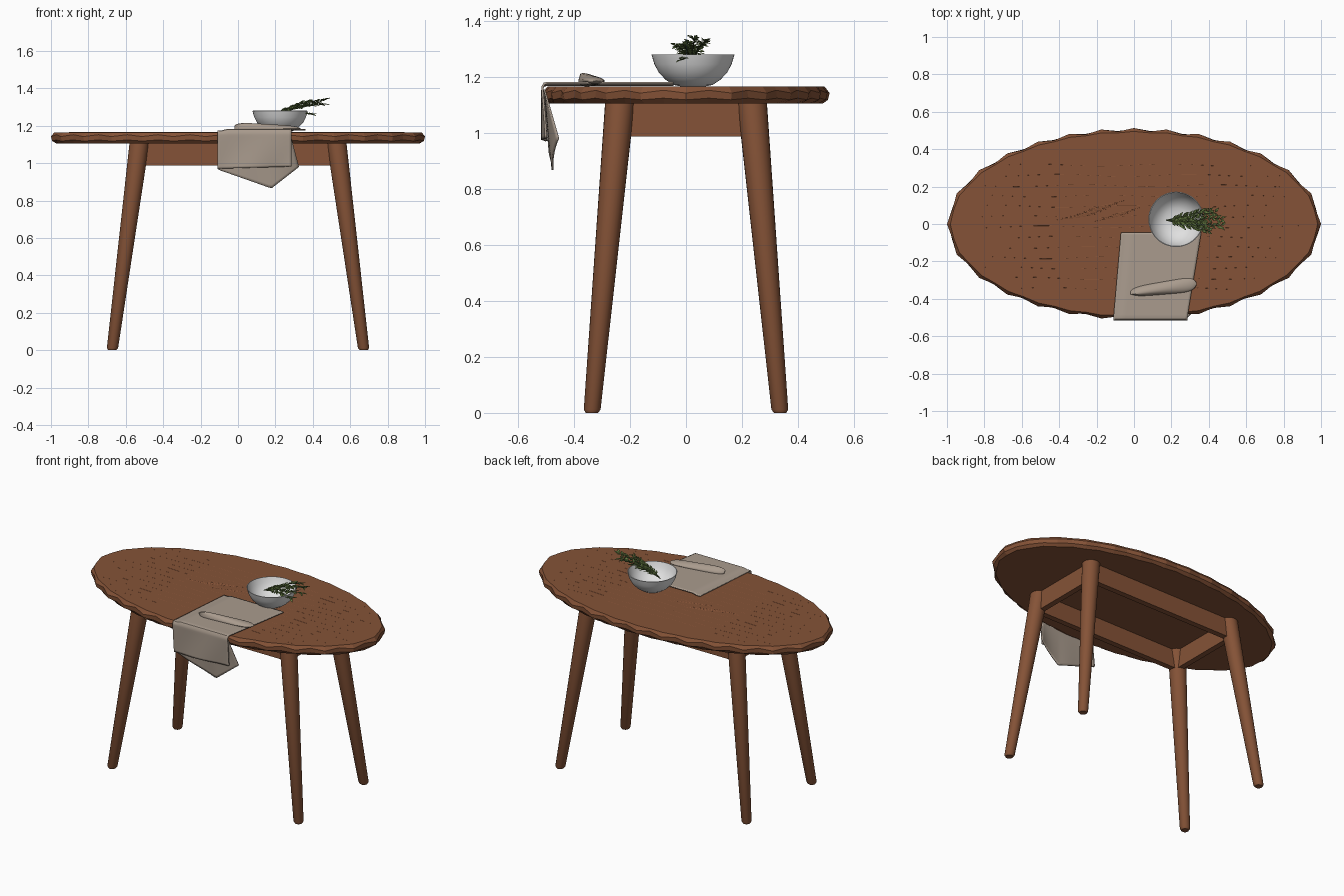
import bpy, bmesh, math, random
from mathutils import Vector

if "Cube" in bpy.data.objects:
    bpy.data.objects.remove(bpy.data.objects["Cube"])

random.seed(4)
PI = math.pi


def material(name, rgb):
    m = bpy.data.materials.new(name)
    m.diffuse_color = (*rgb, 1)
    m.use_nodes = True
    m.node_tree.nodes["Principled BSDF"].inputs["Base Color"].default_value = m.diffuse_color
    return m


WOOD = material("warm brown wood", (0.235, 0.086, 0.038))
CLOTH = material("beige linen", (0.40, 0.33, 0.27))
CERAMIC = material("white ceramic", (0.75, 0.75, 0.75))
LEAF = material("leaf green", (0.13, 0.20, 0.055))
STEM = material("dark stem green", (0.06, 0.085, 0.03))


def make(name, verts, faces, mat, smooth=False):
    me = bpy.data.meshes.new(name)
    me.from_pydata([tuple(v) for v in verts], [], faces)
    bm = bmesh.new()
    bm.from_mesh(me)
    bmesh.ops.recalc_face_normals(bm, faces=bm.faces)
    bm.to_mesh(me)
    bm.free()
    me.materials.append(mat)
    ob = bpy.data.objects.new(name, me)
    bpy.context.collection.objects.link(ob)
    if smooth:
        bpy.ops.object.select_all(action='DESELECT')
        ob.select_set(True)
        bpy.context.view_layer.objects.active = ob
        bpy.ops.object.shade_smooth_by_angle(angle=math.radians(40))
    return ob


def loft(name, rings, mat, smooth=False, caps=True):
    """Skin a list of equal closed rings."""
    n = len(rings[0])
    verts = [p for r in rings for p in r]
    faces = [(i * n + j, i * n + (j + 1) % n, (i + 1) * n + (j + 1) % n, (i + 1) * n + j)
             for i in range(len(rings) - 1) for j in range(n)]
    if caps:
        faces += [tuple(range(n)), tuple(range((len(rings) - 1) * n, len(rings) * n))]
    return make(name, verts, faces, mat, smooth)


def circle(c, r, n):
    return [Vector((c[0] + r * math.cos(2 * PI * k / n), c[1] + r * math.sin(2 * PI * k / n), c[2]))
            for k in range(n)]


def sheet(name, fn, nu, nv, mat, thick):
    """Cloth surface from fn(u, v), given thickness."""
    verts = [fn(i / nu, j / nv) for j in range(nv + 1) for i in range(nu + 1)]
    w = nu + 1
    faces = [(j * w + i, j * w + i + 1, (j + 1) * w + i + 1, (j + 1) * w + i)
             for j in range(nv) for i in range(nu)]
    ob = make(name, verts, faces, mat, True)
    s = ob.modifiers.new("thickness", 'SOLIDIFY')
    s.thickness, s.offset = thick, 0


# Tabletop: ellipse with evenly spaced chipped facets round the rim
A, B, PEAKS = 1.0, 0.513, 28
fine = [Vector((A * math.cos(2 * PI * k / 4000), B * math.sin(2 * PI * k / 4000), 0)) for k in range(4001)]
length = [0.0]
for p, q in zip(fine, fine[1:]):
    length.append(length[-1] + (q - p).length)
rim, k = [], 0
for i in range(2 * PEAKS):
    while length[k] < length[-1] * i / (2 * PEAKS):
        k += 1
    p = fine[k]
    rim.append((p, Vector((p.x / A ** 2, p.y / B ** 2, 0)).normalized()))


def rim_ring(z, peak, valley, dz=0.0):
    return [p - nrm * (valley if i % 2 else peak) + Vector((0, 0, z + (dz if i % 2 else 0)))
            for i, (p, nrm) in enumerate(rim)]


loft("tabletop", [rim_ring(1.105, 0.03, 0.022), rim_ring(1.118, 0.006, 0.014, 0.006),
                  rim_ring(1.142, 0.0, 0.017, 0.010), rim_ring(1.165, 0.018, 0.024)], WOOD)

# Raised wood grain: thin wavy slivers, thickest round the knot
verts, faces = [], []
grains = [(-0.92 + 0.1 * random.random(), 0.9 - 0.1 * random.random(), -0.4 + 0.055 * i, 0.003, 0.0)
          for i in range(15) if abs(-0.4 + 0.055 * i) < 0.36]
grains += [(-0.42 + 0.035 * i, -0.2 + 0.03 * i, 0.02 + 0.012 * (i % 6), 0.010, 0.04) for i in range(9)]
for x0, x1, y, width, slope in grains:
    x1 = min(x1, 0.92 * math.sqrt(1 - (y / 0.51) ** 2))
    x0 = max(x0, -0.92 * math.sqrt(1 - (y / 0.51) ** 2))
    for i in range(25):
        t = i / 24
        x, w = x0 + (x1 - x0) * t, width * math.sin(PI * t) / 2
        yy = y + slope * t + 0.006 * math.sin(9 * x + 20 * y)
        b = len(verts)
        verts += [(x, yy - w, 1.1645), (x, yy, 1.1645 + 0.15 * w + 0.0006), (x, yy + w, 1.1645)]
        if i:
            faces += [(b - 3, b, b + 1, b - 2), (b - 2, b + 1, b + 2, b - 1)]
make("wood_grain", verts, faces, WOOD)

# Splayed tapered legs with a small chamfered foot
for sx, side in ((-1, "left"), (1, "right")):
    for sy, end in ((-1, "front"), (1, "back")):
        loft(f"{end}_{side}_leg", [circle((sx * x, sy * y, z), r, 24) for x, y, z, r in
             ((0.672, 0.336, 0, 0.022), (0.671, 0.335, 0.012, 0.030), (0.527, 0.236, 1.107, 0.053))],
             WOOD, True)


# Aprons joining the legs, tapered to follow the splay
def apron(name, cx, cy, along_x, half):
    rings = []
    for z, h in ((0.987, half + 0.014), (1.106, half)):
        hx, hy = (h, 0.018) if along_x else (0.018, h)
        rings.append([Vector((cx + a * hx, cy + b * hy, z)) for a, b in ((-1, -1), (1, -1), (1, 1), (-1, 1))])
    loft(name, rings, WOOD)


for s, a, b in ((-1, "front", "left"), (1, "back", "right")):
    apron(f"{a}_apron", 0, s * 0.24, True, 0.52)
    apron(f"{b}_apron", s * 0.53, 0, False, 0.23)

# Bowl: turned profile, outside then inside
profile = [(0.045, 1.166), (0.07, 1.171), (0.098, 1.190), (0.122, 1.215), (0.138, 1.245), (0.148, 1.279),
           (0.144, 1.280), (0.133, 1.247), (0.116, 1.219), (0.092, 1.195), (0.06, 1.178), (0.02, 1.174)]
loft("bowl", [circle((0.225, 0.025, z), r, 48) for r, z in profile], CERAMIC, True)


# Napkin: flat on the table, then over the front edge
def step(a, b, t):
    t = min(1, max(0, (t - a) / (b - a)))
    return t * t * (3 - 2 * t)


def napkin(u, v):
    s = v * 0.664
    t = min(1, s / 0.455)
    left, right = -0.07 - 0.04 * t, 0.36 - 0.075 * t
    x = left + (right - left) * u
    lift = 0.007 * step(0.07, 0.12, u)
    if s < 0.455:
        y, z = -0.045 - s, 1.171 + lift
    elif s < 0.479:
        a = (s - 0.455) / 0.024 * PI / 2
        y, z = -0.500 - 0.013 * math.sin(a), 1.158 + 0.013 * math.cos(a) + lift * math.cos(a)
    else:
        d = (s - 0.479) / 0.185
        y = -0.513 + 0.007 * d * (1 + math.sin(7 * u + 1.5 * d))
        z = 1.158 - d * (0.188 - 0.012 * u)
    return (x, y, z)


sheet("napkin", napkin, 30, 56, CLOTH, 0.008)


# Rear hanging layer, ending in a point
def under_layer(u, v):
    zb = 0.965 - 0.10 * u / 0.66 if u < 0.66 else 0.865 + 0.115 * (u - 0.66) / 0.34
    x = -0.105 + u * (0.385 + 0.045 * v)
    y = -0.506 + 0.022 * v + 0.03 * v * u ** 4 - 0.004 * v * math.sin(9 * u)
    return (x, y, 1.155 + (zb - 1.155) * v)


sheet("napkin_under_layer", under_layer, 30, 16, CLOTH, 0.006)

# Pinched fold lying across the napkin
rings = []
for i in range(29):
    t = i / 28
    end = max(0.12, (1 - abs(2 * t - 1) ** 5) ** 0.5)
    cx, cy = -0.02 + 0.355 * t, -0.365 + 0.045 * t
    ry, rz = (0.026 + 0.016 * t) * end, (0.022 - 0.009 * t) * end
    ring = []
    for k in range(20):
        a = 2 * PI * k / 20
        crest = 0.012 * (1 - t) * max(0, math.sin(a)) ** 3
        ring.append(Vector((cx, cy + ry * math.cos(a) - crest, 1.181 + rz * math.sin(a) + crest + 0.004)))
    rings.append(ring)
loft("napkin_fold", rings, CLOTH, True)

# Herb sprigs: thin stems lined with paired leaves
base = Vector((0.17, 0.02, 1.245))
tips = [(0.46, 0.03, 1.335), (0.46, -0.01, 1.315), (0.40, 0.075, 1.33), (0.39, -0.035, 1.31),
        (0.43, 0.06, 1.32), (0.36, 0.01, 1.32), (0.385, -0.01, 1.262)]
lv, lf = [], []
for n, tip in enumerate(tips):
    tip = Vector(tip)
    mid = (base + tip) / 2 + Vector((0, 0, 0.025))
    pts = [base * (1 - t) ** 2 + mid * 2 * t * (1 - t) + tip * t * t for t in [i / 13 for i in range(14)]]
    loft(f"sprig_stem_{n + 1}", [[p + Vector((0, 0.0022 * math.cos(a), 0.0022 * math.sin(a)))
         for a in [2 * PI * k / 5 for k in range(5)]] for p in pts], STEM)
    for i in range(2, 14):
        fwd = (pts[i] - pts[i - 1]).normalized()
        for s in (-1, 1):
            d = (fwd + Vector((random.uniform(-0.2, 0.2), s * random.uniform(0.3, 0.9),
                               random.uniform(-0.35, 0.5)))).normalized()
            side = d.cross(Vector((random.uniform(-.5, .5), random.uniform(-.5, .5), 1))).normalized()
            up = side.cross(d)
            size = random.uniform(0.026, 0.042)
            b = len(lv)
            p = pts[i]
            lv += [p, p + d * size * 0.5 + side * size * 0.19 + up * size * 0.06, p + d * size - up * size * 0.1,
                   p + d * size * 0.5 - side * size * 0.19 + up * size * 0.06, p + d * size * 0.5]
            lf += [(b, b + 4, b + 1), (b + 1, b + 4, b + 2), (b + 2, b + 4, b + 3), (b + 3, b + 4, b)]
leaves = make("sprig_leaves", lv, lf, LEAF)
s = leaves.modifiers.new("thickness", 'SOLIDIFY')
s.thickness = 0.0015
